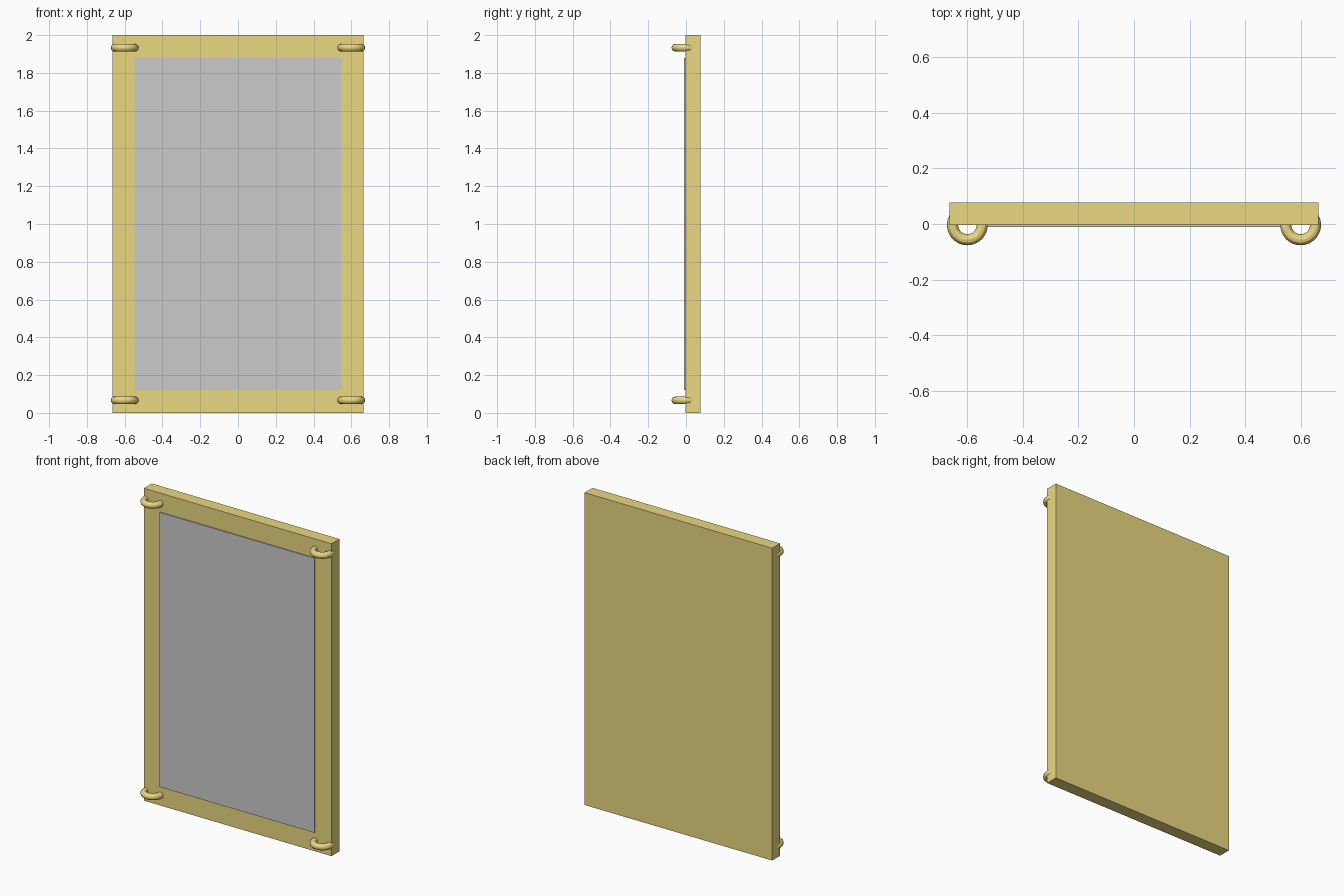
import bpy

if "Cube" in bpy.data.objects:
    bpy.data.objects.remove(bpy.data.objects["Cube"])

FRONT_Y = -0.0033   # front face of the backing board
DEPTH = 0.08

gold = bpy.data.materials.new("gold")
gold.diffuse_color = (0.83, 0.69, 0.22, 1)
gold.use_nodes = True
gold.node_tree.nodes["Principled BSDF"].inputs["Base Color"].default_value = gold.diffuse_color


def box(name, size, centre, material=None):
    bpy.ops.mesh.primitive_cube_add(size=1, location=centre)
    obj = bpy.context.object
    obj.name = name
    obj.scale = size
    bpy.ops.object.transform_apply(location=False, rotation=False, scale=True)
    if material:
        obj.data.materials.append(material)
    return obj


# Solid gold board that forms the frame
box("frame_board", (1.3293, DEPTH, 2.0), (0, FRONT_Y + DEPTH / 2, 1.0), gold)

# Thin grey panel standing slightly proud of the front
box("panel", (1.096, 0.0133, 1.758), (0, FRONT_Y, 1.0))

# Horizontal corner rings, half sunk into the board
for side, x in (("left", -0.6), ("right", 0.6)):
    for level, z in (("bottom", 0.0667), ("top", 1.9333)):
        bpy.ops.mesh.primitive_torus_add(
            location=(x, FRONT_Y, z), major_radius=0.0533, minor_radius=0.02,
            major_segments=48, minor_segments=12)
        ring = bpy.context.object
        ring.name = f"corner_ring_{level}_{side}"
        ring.data.materials.append(gold)
        bpy.ops.object.shade_smooth_by_angle()
